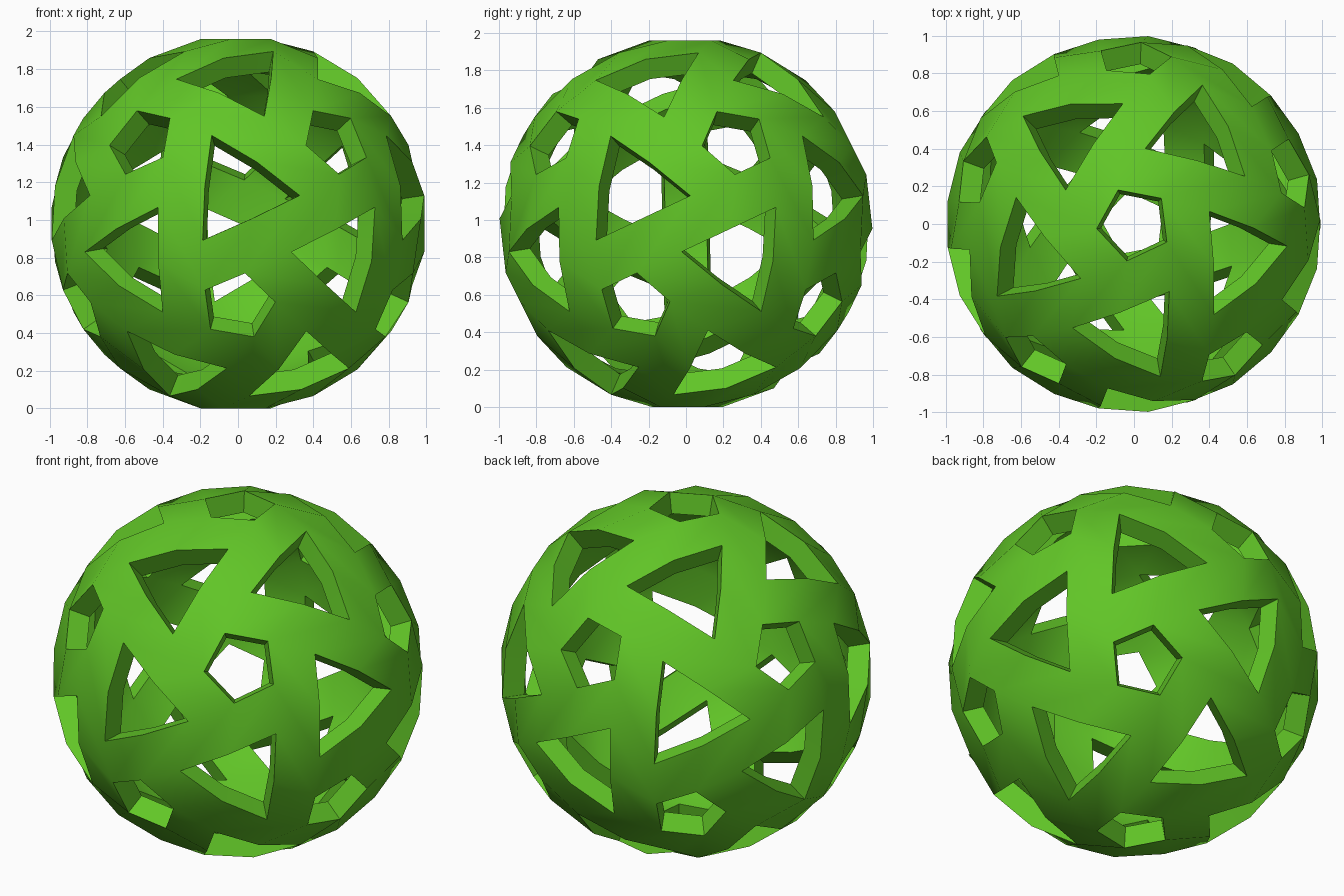
import bpy
import bmesh
from math import radians, sqrt, sin, cos
from mathutils import Vector, Matrix

TILT = radians(-33)      # twist of each strut away from the icosahedron edge
HALF_WIDTH = 0.126
INNER = 0.88             # inner radius of the shell
CENTRE_Z = 0.98

cube = bpy.data.objects.get("Cube")
if cube:
    bpy.data.objects.remove(cube, do_unlink=True)

# Icosahedron directions: two poles and two rings of five
hi = 1 / sqrt(5)
dirs = [Vector((0, 0, 1))]
for k in range(5):
    a = radians(90 + 72 * k)
    dirs.append(Vector((2 * hi * cos(a), 2 * hi * sin(a), hi)))
dirs += [-v for v in dirs]


def adjacent(a, b):
    return 0.3 < a.dot(b) < 0.6


def corner(n, axis, degrees):
    """Where a strut side meets the side of its neighbour turned about the axis."""
    m = Matrix.Rotation(radians(degrees), 3, axis) @ n
    base = (n + m) * (-HALF_WIDTH / (1 + n.dot(m)))
    along = n.cross(m).normalized()
    if along.dot(axis) < 0:
        along = -along
    return base + along * sqrt(1 - base.length_squared)


def strut_side(u, w):
    """Points along one side of the strut from u to w: pentagon side, then triangle side."""
    edge_normal = u.cross(w).normalized()
    n = Matrix.Rotation(TILT, 3, (u + w).normalized()) @ edge_normal
    third = next(v for v in dirs
                 if adjacent(v, u) and adjacent(v, w) and v.dot(edge_normal) < 0)
    face_axis = (u + w + third).normalized()
    pts = [corner(n, u, s * 72) for s in (-1, 1)]
    pts += [corner(n, face_axis, s * 120) for s in (-1, 1)]
    pts.sort(key=lambda p: p.dot(w - u))
    # one extra point keeps the long triangle side curved
    hub = n * -HALF_WIDTH
    mid = (pts[2] + pts[3]) / 2 - hub
    mid = hub + mid.normalized() * sqrt(1 - HALF_WIDTH ** 2)
    return pts[:3] + [mid, pts[3]]


# Outer skin: thirty struts
bm = bmesh.new()
for i, u in enumerate(dirs):
    for w in dirs[i + 1:]:
        if not adjacent(u, w):
            continue
        left = [bm.verts.new(p) for p in strut_side(u, w)]
        right = [bm.verts.new(p) for p in reversed(strut_side(w, u))]
        for j in range(len(left) - 1):
            f = bm.faces.new((left[j], left[j + 1], right[j + 1], right[j]))
            f.normal_update()
            if f.normal.dot(f.calc_center_median()) < 0:
                f.normal_flip()
bmesh.ops.remove_doubles(bm, verts=bm.verts, dist=0.001)

# Inner skin and radial hole walls
outer_faces = list(bm.faces)
rims = [e.link_loops[0] for e in bm.edges if len(e.link_loops) == 1]
rims = [(l.vert, l.link_loop_next.vert) for l in rims]
inner = {v: bm.verts.new(v.co * INNER) for v in list(bm.verts)}
for f in outer_faces:
    bm.faces.new([inner[v] for v in reversed(f.verts)])
for a, b in rims:
    bm.faces.new((b, a, inner[a], inner[b]))
bm.normal_update()

mesh = bpy.data.meshes.new("woven_ball")
bm.to_mesh(mesh)
bm.free()
mesh.transform(Matrix.Translation((0, 0, CENTRE_Z)))
ball = bpy.data.objects.new("woven_ball", mesh)
bpy.context.scene.collection.objects.link(ball)

# Green material
color = (0.12, 0.56, 0.02, 1)
green = bpy.data.materials.new("leaf_green")
green.use_nodes = True
green.diffuse_color = color
for node in green.node_tree.nodes:
    if node.type == 'BSDF_PRINCIPLED':
        node.inputs["Base Color"].default_value = color
mesh.materials.append(green)

bpy.ops.object.select_all(action='DESELECT')
ball.select_set(True)
bpy.context.view_layer.objects.active = ball
bpy.ops.object.shade_smooth_by_angle(angle=radians(30))
